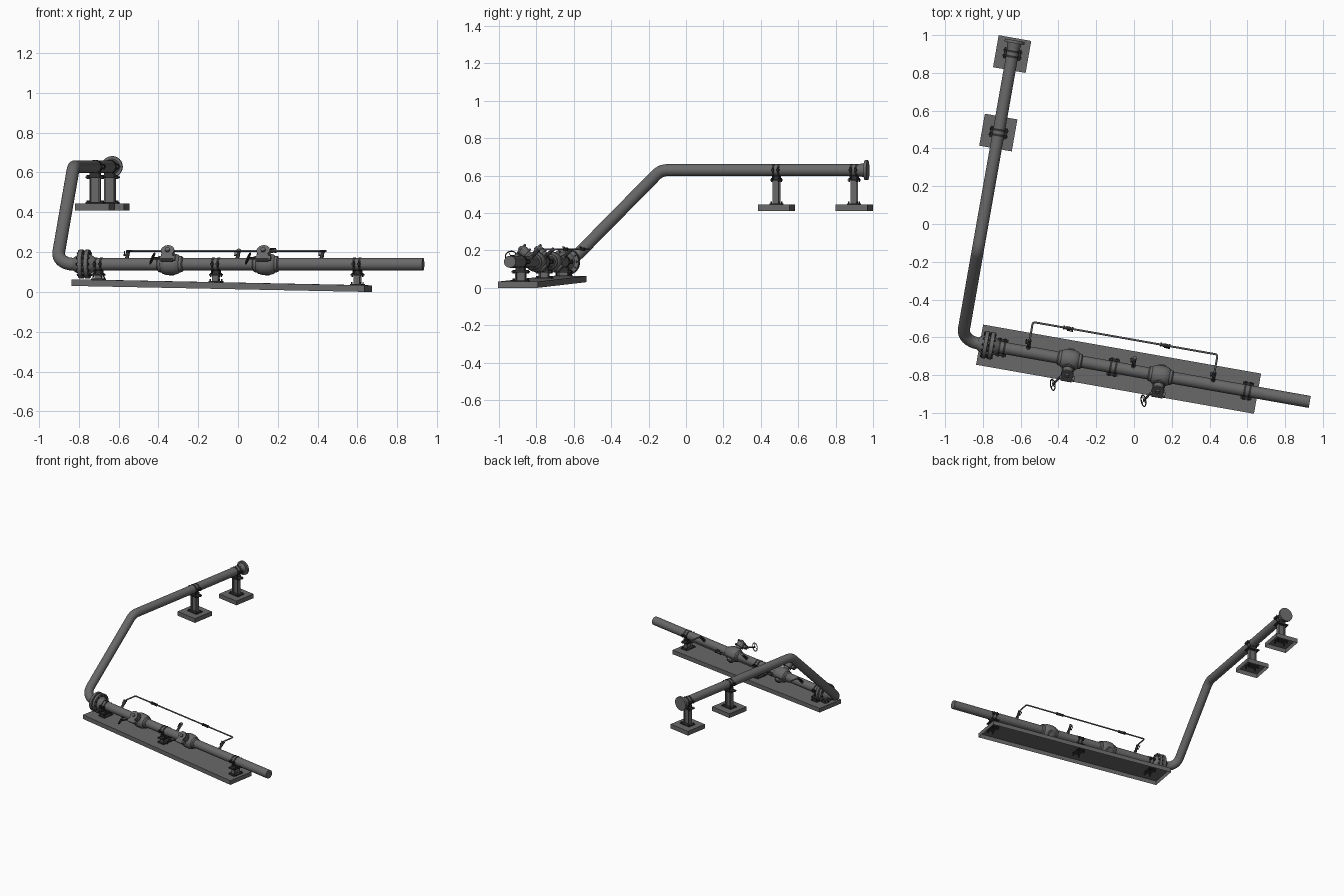
import bpy, bmesh, math
from mathutils import Vector as V, Matrix

if "Cube" in bpy.data.objects:
    bpy.data.objects.remove(bpy.data.objects["Cube"])

# The whole layout is built in a square frame, then turned -10 degrees about z
TURN = Matrix.Rotation(math.radians(-10), 4, 'Z')
PV, PZ, PR = -0.766, 0.139, 0.032     # lower pipe line: y, height, radius
UU, UZ = -0.79, 0.629                 # upper pipe line: x, height


def material(name, c):
    m = bpy.data.materials.new(name)
    m.diffuse_color = (c, c, c, 1)
    m.use_nodes = True
    m.node_tree.nodes["Principled BSDF"].inputs["Base Color"].default_value = m.diffuse_color
    return m


STEEL = material("grey_steel", 0.14)
DARK = material("dark_fittings", 0.03)


def finish(name, bm, mat=STEEL):
    bmesh.ops.recalc_face_normals(bm, faces=bm.faces)
    me = bpy.data.meshes.new(name)
    bm.to_mesh(me)
    bm.free()
    me.materials.append(mat)
    ob = bpy.data.objects.new(name, me)
    bpy.context.collection.objects.link(ob)
    ob.matrix_world = TURN
    bpy.ops.object.select_all(action='DESELECT')
    ob.select_set(True)
    bpy.context.view_layer.objects.active = ob
    bpy.ops.object.shade_smooth_by_angle(angle=math.radians(35))


def skin(bm, rings):
    n = len(rings[0])
    for a, b in zip(rings, rings[1:]):
        for i in range(n):
            bm.faces.new((a[i], a[(i + 1) % n], b[(i + 1) % n], b[i]))
    bm.faces.new(rings[0][::-1])
    bm.faces.new(rings[-1])


def ring(bm, o, s, t, r, n):
    return [bm.verts.new(o + (s * math.cos(k * math.tau / n) + t * math.sin(k * math.tau / n)) * r) for k in range(n)]


def lathe(bm, origin, axis, prof, n=24):
    """Revolve (distance, radius) pairs about an axis."""
    o, ax = V(origin), V(axis).normalized()
    s = ax.orthogonal().normalized()
    skin(bm, [ring(bm, o + ax * d, s, ax.cross(s), r, n) for d, r in prof])


def rod(bm, a, b, r, n=12):
    a, b = V(a), V(b)
    lathe(bm, a, b - a, [(0, r), ((b - a).length, r)], n)


def tube(bm, pts, r, bend=0.0, n=24):
    """Sweep a circle along a path with rounded corners."""
    pts = [V(p) for p in pts]
    path = [pts[0]]
    for a, p, b in zip(pts, pts[1:], pts[2:]):
        if not bend:
            path.append(p)
            continue
        d1, d2 = (a - p).normalized(), (b - p).normalized()
        half = d1.angle(d2) / 2
        c = p + (d1 + d2).normalized() * bend / math.sin(half)
        w = bend / math.tan(half)
        r1, r2 = (p + d1 * w - c).normalized(), (p + d2 * w - c).normalized()
        path += [c + r1.slerp(r2, k / 8) * bend for k in range(9)]
    path.append(pts[-1])
    rings, s, old = [], None, None
    for i, p in enumerate(path):
        t = V()
        if i:
            t += (p - path[i - 1]).normalized()
        if i < len(path) - 1:
            t += (path[i + 1] - p).normalized()
        t.normalize()
        s = t.orthogonal().normalized() if s is None else old.rotation_difference(t) @ s
        old = t
        rings.append(ring(bm, p, s, t.cross(s), r, n))
    skin(bm, rings)


def box(bm, c, size, rot=Matrix()):
    bmesh.ops.create_cube(bm, size=1, matrix=Matrix.Translation(c) @ rot @ Matrix.Diagonal((*size, 1)))


# Main pipe: long lower run, elbow, 45 degree rise, upper run
bm = bmesh.new()
tube(bm, [(1.08, PV, PZ), (UU, PV, PZ), (UU, PV + UZ - PZ, UZ), (UU, 0.845, UZ)], PR, 0.085, 32)
finish("main_pipe", bm)

# Bolted flange pair and end flange
bm, bolts = bmesh.new(), bmesh.new()
for s in (-1, 1):
    lathe(bm, (-0.648, PV, PZ), (s, 0, 0), [(0.003, 0.05), (0.006, 0.073), (0.026, 0.073), (0.026, 0.052), (0.055, 0.034)], 32)
for k in range(12):
    a = k * math.tau / 12
    p = V((-0.648, PV + 0.062 * math.cos(a), PZ + 0.062 * math.sin(a)))
    rod(bolts, p - V((0.033, 0, 0)), p + V((0.033, 0, 0)), 0.006, 6)
finish("flange_pair", bm)
finish("flange_bolts", bolts, DARK)
bm = bmesh.new()
lathe(bm, (UU, 0.80, UZ), (0, 1, 0), [(0, 0.033), (0.032, 0.038), (0.032, 0.053), (0.048, 0.053)], 32)
finish("end_flange", bm)


# Slabs, open underneath; drop tilts the long one
def slab(name, x0, x1, y0, y1, z0, h, drop=0):
    bm = bmesh.new()
    box(bm, ((x0 + x1) / 2, (y0 + y1) / 2, z0 + h / 2), (x1 - x0, y1 - y0, h))
    bm.normal_update()
    bmesh.ops.delete(bm, geom=[f for f in bm.faces if f.normal.z < -0.5], context='FACES_ONLY')
    for v in bm.verts:
        v.co.z -= drop * (v.co.x - x0) / (x1 - x0)
    finish(name, bm)


slab("long_slab", -0.694, 0.8, -0.879, -0.663, 0.03, 0.033, 0.03)
for i, y in enumerate((0.352, 0.774)):
    slab(f"small_slab_{i}", UU - 0.089, UU + 0.086, y - 0.086, y + 0.086, 0.41, 0.034)


# Pipe supports: H column, and dark base plate, anchors, cap plate, saddle, clamp
def support(name, x, y, z, ground, along_x):
    col, bm = bmesh.new(), bmesh.new()

    def b(m, a, c, h, sa, sc, sh):      # a along the pipe, c across it
        box(m, (x + a, y + c, h) if along_x else (x + c, y + a, h),
            (sa, sc, sh) if along_x else (sc, sa, sh))

    def bolt(a, c, h, half):
        p = V((x + a, y + c, h)) if along_x else V((x + c, y + a, h))
        rod(bm, p - V((0, 0, half)), p + V((0, 0, half)), 0.004, 6)
    cap = z - 0.053
    mid, tall = (ground + cap) / 2, cap - ground
    b(bm, 0, 0, ground + 0.003, 0.06, 0.09, 0.008)
    ax = V((1, 0, 0)) if along_x else V((0, 1, 0))
    for s in (-1, 1):
        b(col, 0, s * 0.024, mid, 0.032, 0.007, tall)
        b(bm, s * 0.018, 0, z - 0.042, 0.006, 0.05, 0.022)
        lathe(bm, V((x, y, z)) + ax * (s * 0.014 - 0.006), ax, [(0, 0.0338), (0.012, 0.0338)], 32)
        for t in (-1, 1):
            b(bm, s * 0.014, t * 0.041, z, 0.014, 0.018, 0.01)
            bolt(s * 0.02, t * 0.037, cap, 0.01)
            bolt(s * 0.014, t * 0.043, z, 0.013)
            bolt(s * 0.022, t * 0.037, ground - 0.004, 0.02)
    b(col, 0, 0, mid, 0.007, 0.044, tall)
    b(bm, 0, 0, cap, 0.056, 0.092, 0.007)
    b(bm, 0, 0, z - 0.042, 0.03, 0.006, 0.022)
    finish(name + "_column", col)
    finish(name + "_clamp", bm, DARK)


for i, x in enumerate((-0.576, 0.023, 0.744)):
    support(f"lower_support_{i}", x, PV, PZ, 0.062 - 0.02 * (x + 0.696), True)
for i, y in enumerate((0.352, 0.774)):
    support(f"upper_support_{i}", UU, y, UZ, 0.444, False)

# Ball valves with tilted stem, gearbox and handwheel
STEM = V((0, -1, 0.85)).normalized()
ACROSS = V((0, -0.85, -1)).normalized()
TILT = Matrix.Rotation(STEM.angle(V((0, 0, 1))), 4, 'X')
for i, x in enumerate((-0.21, 0.278)):
    c = V((x, PV, PZ))
    bm = bmesh.new()
    lathe(bm, c, (1, 0, 0), [(-0.066, 0.032), (-0.06, 0.04), (-0.047, 0.041), (-0.04, 0.048), (-0.02, 0.054),
                             (0.02, 0.054), (0.04, 0.048), (0.047, 0.041), (0.06, 0.04), (0.066, 0.032)], 32)
    lathe(bm, c, -STEM, [(0.03, 0.025), (0.06, 0.025), (0.062, 0.018), (0.066, 0.018)])
    finish(f"valve_body_{i}", bm)
    bm = bmesh.new()
    lathe(bm, c, STEM, [(0.04, 0.022), (0.064, 0.022), (0.064, 0.034), (0.072, 0.034), (0.072, 0.027),
                        (0.1, 0.027), (0.1, 0.034), (0.108, 0.034), (0.108, 0.012), (0.118, 0.012)])
    g = c + STEM * 0.094 + ACROSS * 0.04
    box(bm, g, (0.06, 0.03, 0.028), TILT)
    lathe(bm, g + V((0.03, 0, 0)), (1, 0, 0), [(0, 0.013), (0.012, 0.013)], 16)
    n = V((-1, -0.35, 0.45)).normalized()
    hub = V((x - 0.066, PV - 0.147, 0.168))
    rod(bm, g, V((x - 0.036, g.y, g.z)), 0.012)
    finish(f"valve_gearbox_{i}", bm)
    bm = bmesh.new()
    rod(bm, (x - 0.034, g.y, g.z), hub, 0.006)
    s = n.cross(V((0, 0, 1))).normalized()
    t = n.cross(s)
    rim = [hub + (s * math.cos(k * math.tau / 24) + t * math.sin(k * math.tau / 24)) * 0.03 for k in range(25)]
    tube(bm, rim, 0.003, 0, 8)
    for k in (0, 8, 16):
        rod(bm, hub, rim[k], 0.002, 6)
    finish(f"valve_handwheel_{i}", bm, DARK)


# Small valve used on the bypass, centred at c along axis d
def small_valve(name, c, d, up):
    bm = bmesh.new()
    c, d, up = V(c), V(d).normalized(), V(up)
    lathe(bm, c, d, [(-0.027, 0.005), (-0.027, 0.011), (-0.019, 0.011), (-0.019, 0.007), (-0.008, 0.01),
                     (0.008, 0.01), (0.019, 0.007), (0.019, 0.011), (0.027, 0.011), (0.027, 0.005)], 12)
    rod(bm, c, c + up * 0.018, 0.004, 8)
    rod(bm, c + up * 0.016 - d * 0.004, c + up * 0.018 + d * 0.028, 0.003, 6)
    finish(name, bm, DARK)


# Bypass line with two risers, and the short middle branch
RISE = V((0, 1, 1)).normalized()
B0, B1, BY, BZ = -0.437, 0.556, -0.604, 0.206
bm = bmesh.new()
tube(bm, [(B0, PV, PZ), (B0, PV + BZ - PZ, BZ), (B0, BY, BZ), (B1, BY, BZ), (B1, PV + BZ - PZ, BZ), (B1, PV, PZ)],
     0.0052, 0.012, 12)
finish("bypass_line", bm)
bm = bmesh.new()
start = V((0.127, PV, PZ))
rod(bm, start, start + RISE * 0.1, 0.0052)
lathe(bm, start, RISE, [(0.088, 0.011), (0.1, 0.011)], 12)
finish("middle_branch", bm)
for i, x in enumerate((B0, 0.127, B1)):
    small_valve(f"riser_valve_{i}", V((x, PV, PZ)) + RISE * 0.064, RISE, (-1, 0, 0))
    bm = bmesh.new()
    lathe(bm, (x, PV, PZ), RISE, [(0.02, 0.012), (0.037, 0.01), (0.04, 0.006)], 12)
    finish(f"riser_boss_{i}", bm)
for i, x in enumerate((-0.247, 0.275)):
    small_valve(f"bypass_valve_{i}", (x, BY, BZ), (1, 0, 0), (0, -0.7, 0.7))
